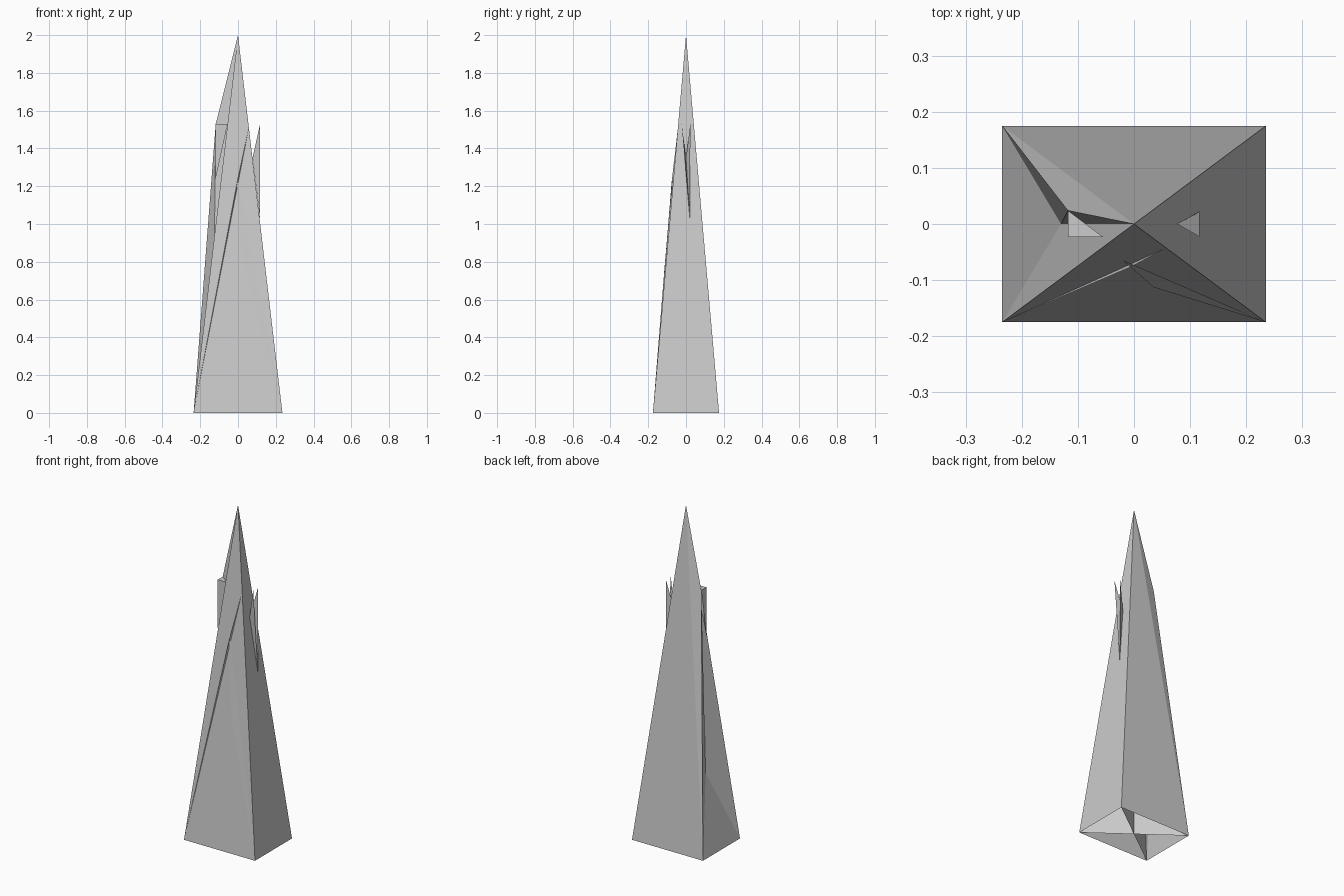
import bpy

if "Cube" in bpy.data.objects:
    bpy.data.objects.remove(bpy.data.objects["Cube"])

W, D, H = 0.235, 0.175, 2.0


def build(name, points, faces):
    me = bpy.data.meshes.new(name)
    me.from_pydata(points, [], faces)
    me.update()
    ob = bpy.data.objects.new(name, me)
    bpy.context.collection.objects.link(ob)
    return ob


def on_front(x, z, lift=0.0):
    """Point on the sloping front face, pushed out by lift."""
    return (x, -D * (1 - z / H) - lift, z)


# Main spire: open-bottomed four-sided point, left side folded inwards
FL, FR, BR, BL = (-W, -D, 0), (W, -D, 0), (W, D, 0), (-W, D, 0)
tip = (0, 0, H)
fold = (-0.13, 0, 0.43)
shoulder = (-0.118, 0.024, 1.53)
build("spire",
      [FL, FR, BR, BL, tip, fold, shoulder],
      [(0, 1, 4), (1, 2, 4), (2, 3, 4),          # front, right, back
       (0, 5, 3), (3, 5, 6), (0, 4, 5),          # folded left side
       (3, 6, 4), (5, 4, 6)])                    # shoulder up to the tip

# Inner walls: from every base corner to the central axis
build("inner_walls", [FL, FR, BR, BL, tip, (0, 0, 0)],
      [(i, 5, 4) for i in range(4)])

# Left splinter: upright flag beside the front-left edge
build("left_splinter",
      [(-0.118, -0.023, 1.53), (-0.055, -0.023, 1.53),
       (-0.118, -0.023, 1.24), shoulder],
      [(0, 2, 1), (0, 3, 2), (0, 1, 3)])

# Right splinter: two upright blades meeting in a V
foot, root = (0.117, 0.021, 1.02), (0.077, 0, 1.35)
build("right_splinter",
      [root, foot, (0.117, -0.023, 1.53), (0.117, 0.023, 1.53)],
      [(0, 1, 2), (0, 1, 3)])

# Thin facets lying on the front face
build("front_sliver_left",
      [FL, on_front(0.055, 1.5), on_front(-0.005, 1.22, 0.008)],
      [(0, 2, 1)])
build("front_sliver_right",
      [FR, on_front(0.035, 0.78, 0.006), on_front(-0.02, 1.33, 0.006),
       on_front(0.0, 1.2, 0.004)],
      [(0, 1, 2), (0, 3, 2)])
